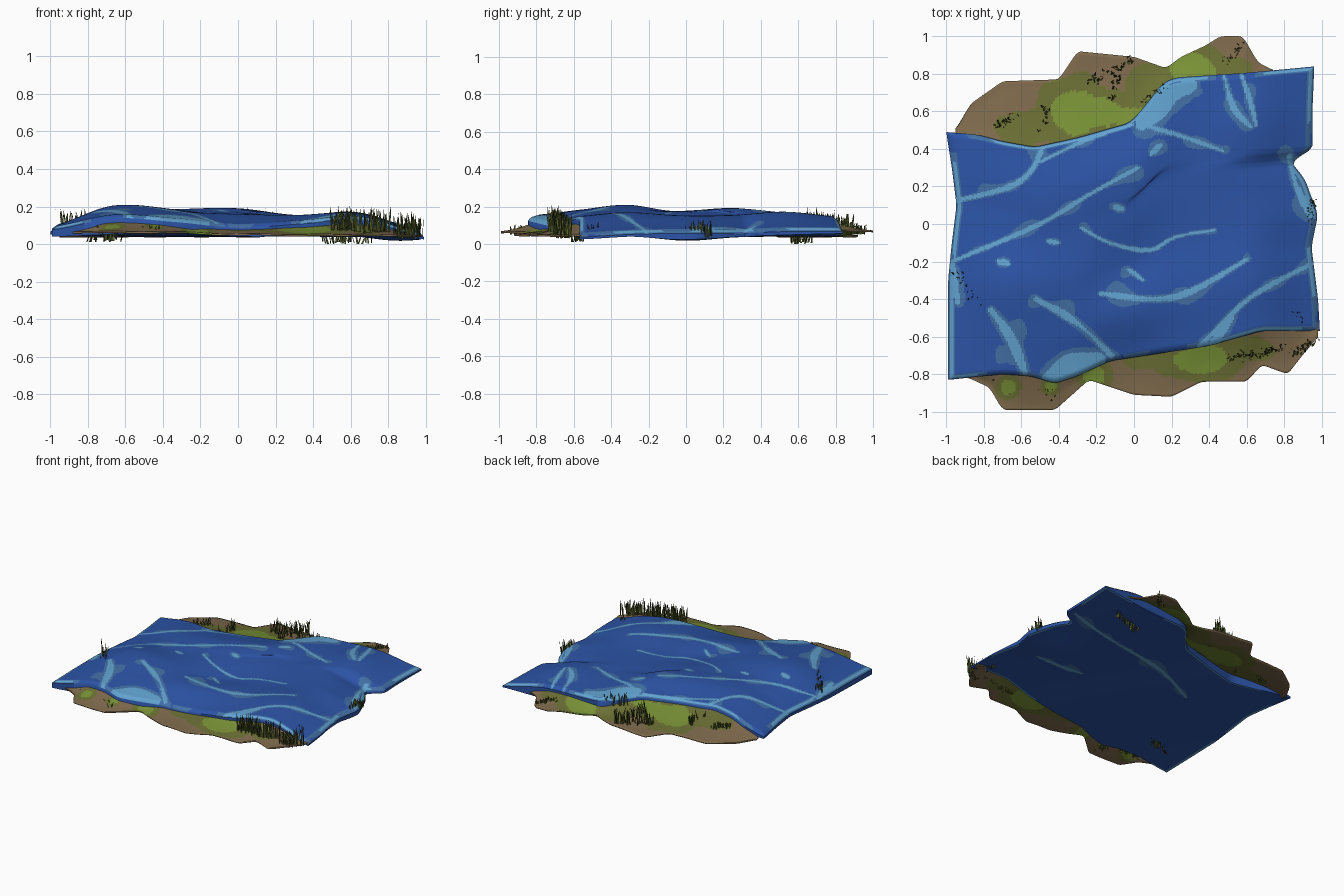
import bpy, math, random
from mathutils import Vector, noise

if "Cube" in bpy.data.objects:
    bpy.data.objects.remove(bpy.data.objects["Cube"])
random.seed(4)

def mat(name, r, g, b):
    m = bpy.data.materials.new(name)
    m.diffuse_color = (r, g, b, 1)
    m.use_nodes = True
    m.node_tree.nodes["Principled BSDF"].inputs["Base Color"].default_value = m.diffuse_color
    return m

WATER = [mat("deep blue", .025, .088, .38), mat("mid blue", .055, .16, .37), mat("light blue", .12, .36, .62)]
EARTH = [mat("brown earth", .21, .145, .073), mat("olive earth", .145, .158, .034), mat("moss green", .19, .285, .037)]
GRASS = [mat("dark grass", .045, .06, .013), mat("light grass", .1, .125, .025)]

def make(name, verts, faces, mats, idx, smooth=True):
    me = bpy.data.meshes.new(name)
    me.from_pydata(verts, [], faces)
    for m in mats:
        me.materials.append(m)
    me.polygons.foreach_set("material_index", idx)
    ob = bpy.data.objects.new(name, me)
    bpy.context.collection.objects.link(ob)
    if smooth:
        bpy.ops.object.select_all(action='DESELECT')
        ob.select_set(True)
        bpy.context.view_layer.objects.active = ob
        bpy.ops.object.shade_smooth_by_angle(angle=math.radians(45))
    return ob

def lerp(a, b, t):
    return a + (b - a) * t

def interp(pts, t):
    if t <= pts[0][0]:
        return pts[0][1]
    for (a, p), (b, q) in zip(pts, pts[1:]):
        if t <= b:
            return p + (q - p) * (t - a) / (b - a)
    return pts[-1][1]

def soft(pts, t, r=.025):
    return sum(interp(pts, t + d * r) for d in (-1, 0, 1)) / 3

def cat(p, t):
    n = len(p) - 1
    i = min(int(t * n), n - 1)
    f = t * n - i
    a, b, c, d = p[max(i - 1, 0)], p[i], p[i + 1], p[min(i + 2, n)]
    return b + .5 * f * (c - a + f * (2 * a - 5 * b + 4 * c - d + f * (3 * (b - c) + d - a)))

# Shoreline: front and back as (x, y), left and right as (y, x)
FRONT = [(-.99, -.83), (-.7, -.80), (-.55, -.81), (-.42, -.85), (-.3, -.81), (-.13, -.73), (0, -.71),
         (.4, -.65), (.68, -.57), (.99, -.57)]
BACK = [(-1, .49), (-.83, .475), (-.7, .44), (-.53, .41), (-.3, .46), (-.02, .54), (.06, .63),
        (.15, .75), (.22, .78), (.6, .805), (.97, .84)]
LEFT = [(-.83, -.99), (-.3, -.99), (-.1, -.97), (.1, -.945), (.3, -.97), (.49, -1)]
RIGHT = [(-.57, .99), (-.4, .98), (-.12, .945), (.05, .98), (.24, .91), (.34, .83), (.39, .95), (.6, .95), (.84, .96)]
C00, C10, C01, C11 = Vector((-.99, -.83)), Vector((.99, -.57)), Vector((-1, .49)), Vector((.96, .84))

def plan(u, v):
    f = Vector((lerp(-.99, .99, u), soft(FRONT, lerp(-.99, .99, u))))
    b = Vector((lerp(-1, .96, u), soft(BACK, lerp(-1, .96, u))))
    yl, yr = lerp(-.83, .49, v), lerp(-.57, .84, v)
    l, r = Vector((soft(LEFT, yl), yl)), Vector((soft(RIGHT, yr), yr))
    return f.lerp(b, v) + l.lerp(r, u) - C00.lerp(C10, u).lerp(C01.lerp(C11, u), v)

# Wave heights, rows from front to back, columns from left to right
H = [[.095, .155, .135, .105, .125, .145, .055],
     [.1, .18, .17, .16, .155, .165, .07],
     [.1, .205, .185, .14, .14, .15, .075],
     [.1, .17, .175, .17, .15, .15, .075],
     [.095, .17, .185, .19, .155, .17, .085],
     [.085, .145, .145, .145, .145, .145, .085]]

def height(u, v):
    e = min(u, 1 - u, v, 1 - v)
    return cat([cat(row, u) for row in H], v) - .018 * max(0, 1 - e / .025) ** 2

# Foam streaks: width followed by path points
STREAKS = [
    (.016, (-.97, .12), (-.68, .19), (-.55, .28), (-.49, .4)),
    (.012, (-.97, -.2), (-.85, -.15), (-.5, 0), (-.25, .15), (.02, .3)),
    (.011, (-.5, .33), (-.25, .45), (0, .53)),
    (.012, (.03, .53), (.25, .47), (.47, .39)),
    (.065, (.04, .54), (.16, .66), (.3, .74)),
    (.011, (-.28, -.02), (-.13, -.1), (.08, -.14), (.22, -.07), (.43, -.03)),
    (.017, (-.18, -.37), (.1, -.4), (.3, -.36), (.6, -.19)),
    (.02, (-.52, -.4), (-.3, -.53), (-.12, -.7)),
    (.065, (-.46, -.83), (-.34, -.76), (-.2, -.72)),
    (.03, (-.76, -.46), (-.65, -.62), (-.57, -.82)),
    (.014, (.34, -.66), (.55, -.45), (.7, -.34), (.97, -.2)),
    (.022, (.4, -.68), (.46, -.58), (.52, -.5)),
    (.012, (-.03, -.24), (.05, -.3)),
    (.016, (.48, .79), (.53, .62), (.62, .52)), (.014, (.57, .8), (.62, .65), (.65, .53)),
    (.02, (.83, .36), (.86, .22), (.94, .05)), (.016, (-.97, -.2), (-.94, -.42)),
    (.02, (-.1, .09), (-.06, .08)), (.015, (-.46, -.09), (-.4, -.1)),
    (.018, (-.72, -.2), (-.67, -.21)), (.015, (.09, .37), (.14, .42))]
UNDER = [(.014, (.9, .44), (.4, .3), (-.1, .2), (-.43, .05)), (.014, (.72, -.18), (.5, -.2), (.32, -.18))]

def fine(streaks):
    out = []
    for w, *pts in streaks:
        n = 4 * (len(pts) - 1)
        p = [(cat([q[0] for q in pts], k / n), cat([q[1] for q in pts], k / n)) for k in range(n + 1)]
        r = 2 * w + .05
        xs, ys = zip(*p)
        out.append((w, p, min(xs) - r, max(xs) + r, min(ys) - r, max(ys) + r))
    return out

def foam(x, y, streaks):
    best = 0
    wob = noise.noise((x * 6, y * 6, 0))
    for w, p, xa, xb, ya, yb in streaks:
        if not (xa < x < xb and ya < y < yb):
            continue
        n = len(p) - 1
        for k in range(n):
            (ax, ay), (bx, by) = p[k], p[k + 1]
            dx, dy = bx - ax, by - ay
            t = max(0, min(1, ((x - ax) * dx + (y - ay) * dy) / (dx * dx + dy * dy)))
            d = math.hypot(x - ax - t * dx, y - ay - t * dy)
            taper = .65 + .4 * math.sin(math.pi * (k + t) / n)
            if d < w * taper * (.9 + .7 * wob):
                return 2
            if d < w * taper * (1.35 + 1.5 * max(0, wob)) + .07 * max(0, wob):
                best = 1
    return best

# Water body: wavy top, shallow underside, closed around the rim
N = 210
top, bottom = [], []
for j in range(N + 1):
    for i in range(N + 1):
        u, v = i / N, j / N
        p, z = plan(u, v), height(u, v)
        zb = .048 + .009 * math.sin(5 * p.x + 3 * p.y) - .022 * math.exp(-((p.x - .85) ** 2 + p.y ** 2) / .04)
        top.append((p.x, p.y, z))
        bottom.append((p.x, p.y, min(zb, z - .012)))
M = (N + 1) ** 2
faces, idx = [], []
over, under = fine(STREAKS), fine(UNDER)
for j in range(N):
    for i in range(N):
        a = j * (N + 1) + i
        q = (a, a + 1, a + N + 2, a + N + 1)
        x, y = (top[q[0]][k] / 2 + top[q[2]][k] / 2 for k in (0, 1))
        edge, wob = min(i, j, N - 1 - i, N - 1 - j), noise.noise((x * 3, y * 3, 5))
        faces += [q, tuple(M + k for k in reversed(q))]
        idx += [2 if edge in (1, 2) and wob > 0 else max(foam(x, y, over), int(edge < 4 and wob > -.2)),
                2 if edge < 2 and wob > 0 else foam(x, y, under)]
ring = [i for i in range(N)] + [j * (N + 1) + N for j in range(N)] + \
       [N * (N + 1) + i for i in range(N, 0, -1)] + [j * (N + 1) for j in range(N, 0, -1)]
for a, b in zip(ring, ring[1:] + ring[:1]):
    faces.append((b, a, M + a, M + b))
    idx.append(0)
make("water", top + bottom, faces, WATER, idx)

# Earth banks: strips sloping up to the shoreline, with mossy patches
FRONT_OUT = [(-.88, -.82), (-.77, -.87), (-.7, -.99), (-.42, -.99), (-.24, -.83), (0, -.91), (.2, -.92),
             (.36, -.84), (.6, -.84), (.68, -.75), (.82, -.8), (.88, -.72), (.98, -.6)]
BACK_OUT = [(-.95, .5), (-.87, .64), (-.7, .76), (-.4, .77), (-.3, .92), (0, .89), (.17, .83), (.25, .89),
            (.38, .95), (.46, 1), (.58, 1), (.66, .86), (.74, .82)]
PATCHES = [(-.33, .6, .12, .12), (-.18, .6, .14, .08), (.3, .83, .12, .1), (-.05, .58, .14, .05), (.35, -.73, .15, .07),
           (-.22, -.81, .06, .05), (-.68, -.87, .04, .04), (-.45, -.87, .03, .03)]
OLIVE = [(-.58, .53, .16, .1), (.06, .74, .12, .12), (.52, .84, .1, .06), (.62, -.68, .16, .07), (.05, -.74, .12, .04)]

def moss(x, y):
    wob, best = .35 * noise.noise((x * 6, y * 6, 2)), 0
    for k, (cx, cy, rx, ry) in enumerate(PATCHES + OLIVE):
        d = math.hypot((x - cx) / rx, (y - cy) / ry) + wob
        green = k < len(PATCHES)
        best = max(best, 2 if green and d < 1 else int(d < (1.75 if green else 1)))
    return best

def bank(name, outer, low, shore, v, inward, flip):
    x0, x1, nx, ny = outer[0][0], outer[-1][0], 150, 24
    verts, faces, idx = [], [], []
    for i in range(nx + 1):
        x = lerp(x0, x1, i / nx)
        yo, ys = soft(outer, x, .015), soft(shore, x)
        ze = max(.05, height(min(1, (x + 1) / 2), v))
        for j in range(ny + 1):
            t = j / ny
            z = lerp(interp(low, x), ze - .004, t ** 1.5) + .006 * noise.noise((x * 5, t * 2, v)) * (1 - t)
            verts.append((x, lerp(yo, ys + inward, t), z))
    for i in range(nx):
        for j in range(ny):
            a = i * (ny + 1) + j
            q = (a, a + ny + 1, a + ny + 2, a + 1)
            faces.append(q[::-1] if flip else q)
            idx.append(moss(verts[a][0], verts[a][1]))
    ob = make(name, verts, faces, EARTH, idx)
    s = ob.modifiers.new("thickness", 'SOLIDIFY')
    s.thickness, s.offset = .01, -1

bank("front_bank", FRONT_OUT, [(-.4, .068), (0, .055), (1, .05)], FRONT, 0, .05, False)
bank("back_bank", BACK_OUT, [(-1, .046), (.1, .046), (.4, .074)], BACK, 1, -.05, True)

# Grass tufts: line start, line end, lowest z, highest z, blade count
TUFTS = [(-.74, .52, -.64, .58, .05, .13, 30), (-.5, .48, -.46, .62, .06, .16, 16), (-.24, .75, 0, .88, .05, .18, 45),
         (-.11, .66, -.09, .8, .06, .19, 22), (.05, .65, .16, .73, .08, .2, 18), (.48, .86, .58, .95, .05, .12, 30),
         (-.74, -.82, -.58, -.84, .05, .1, 24), (-.48, -.86, -.42, -.93, .05, .11, 12), (.5, -.72, .8, -.66, .05, .21, 80),
         (.84, -.7, .97, -.62, .03, .18, 45), (.86, -.55, .88, -.48, .03, .13, 10), (-.95, -.25, -.82, -.43, .09, .2, 18),
         (.92, .01, .96, .15, .03, .14, 26), (.45, .56, .7, .66, 0, .07, 35), (-.8, -.62, -.64, -.56, .01, .08, 24)]
verts, faces, idx = [], [], []
for x0, y0, x1, y1, lo, hi, n in TUFTS:
    for k in range(n):
        t = random.random()
        base = Vector((lerp(x0, x1, t) + random.uniform(-.02, .02), lerp(y0, y1, t) + random.uniform(-.02, .02),
                       lo + random.uniform(0, .015)))
        tip = base + Vector((random.uniform(-.02, .02), random.uniform(-.02, .02), (hi - lo) * random.uniform(.6, 1) - .01))
        a = random.uniform(0, math.pi)
        side = Vector((math.cos(a), math.sin(a), 0)) * .0055
        mid = base.lerp(tip, .65) + Vector((0, 0, .006))
        s = len(verts)
        verts += [base - side, base + side, mid + side * .8, mid - side * .8, tip]
        faces += [(s, s + 1, s + 2, s + 3), (s + 3, s + 2, s + 4)]
        idx += [int(random.random() < .5)] * 2
ground = min(v.z for v in verts)
make("grass", [(v.x, v.y, v.z - ground) for v in verts], faces, GRASS, idx, False)
